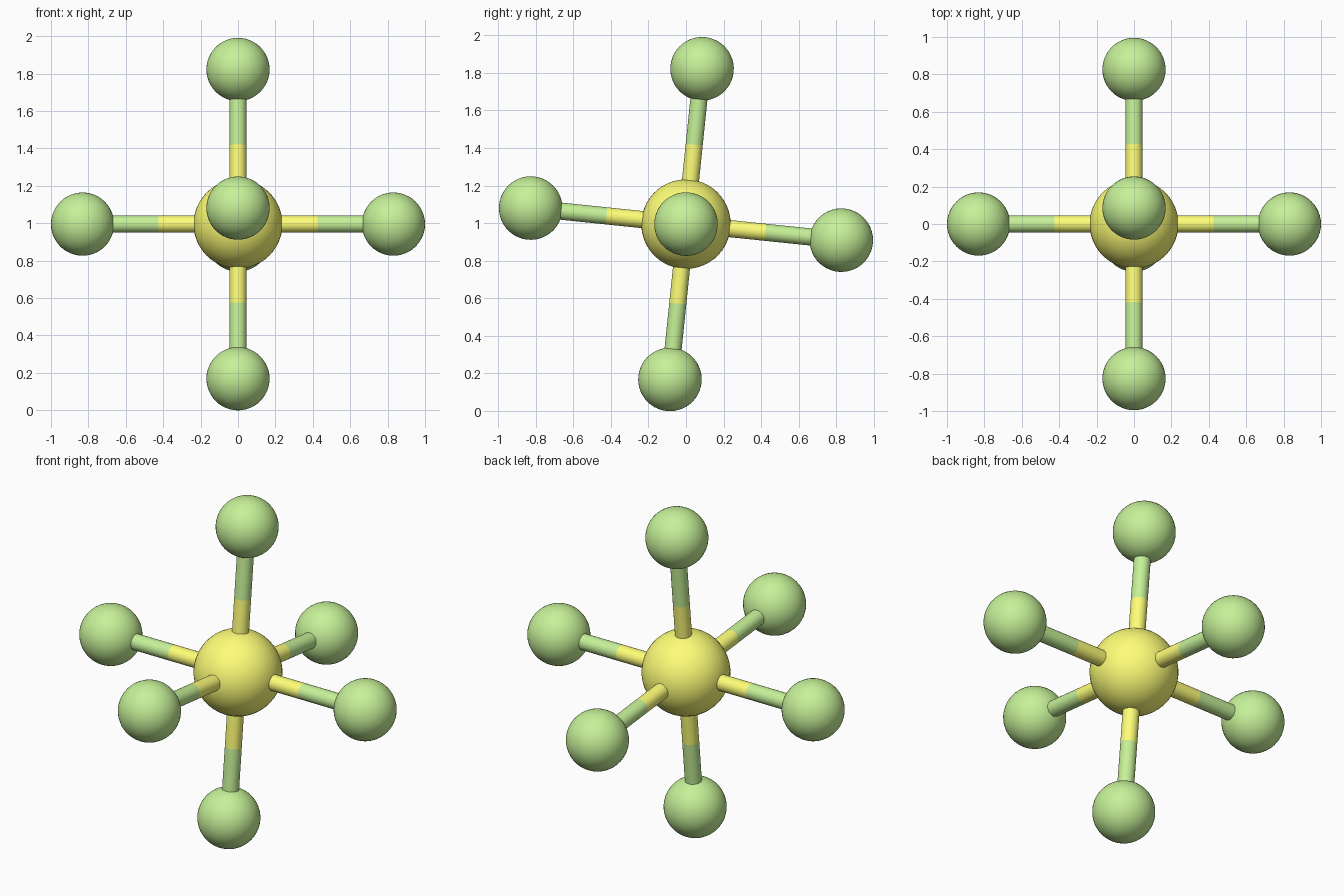
import bpy
from math import radians
from mathutils import Vector, Matrix

if "Cube" in bpy.data.objects:
    bpy.data.objects.remove(bpy.data.objects["Cube"])

CENTER = Vector((0, 0, 0.995))
TILT = Matrix.Rotation(radians(-5.9), 3, 'X')
REACH, SPLIT = 0.831, 0.425
CORE_R, OUTER_R, BOND_R = 0.238, 0.169, 0.0455


def material(name, color):
    m = bpy.data.materials.new(name)
    m.diffuse_color = (*color, 1)
    m.use_nodes = True
    m.node_tree.nodes["Principled BSDF"].inputs["Base Color"].default_value = m.diffuse_color
    return m


yellow = material("yellow", (1.0, 1.0, 0.19))
green = material("green", (0.565, 0.878, 0.314))


def finish(name, mat):
    ob = bpy.context.object
    ob.name = name
    ob.data.materials.append(mat)
    bpy.ops.object.shade_smooth_by_angle(angle=radians(40))


def ball(name, pos, r, mat):
    bpy.ops.mesh.primitive_uv_sphere_add(segments=48, ring_count=24, radius=r,
                                         location=pos, rotation=(radians(-5.9), 0, 0))
    finish(name, mat)


def rod(name, a, b, mat):
    d = b - a
    bpy.ops.mesh.primitive_cylinder_add(vertices=32, radius=BOND_R, depth=d.length,
                                        location=(a + b) / 2,
                                        rotation=d.to_track_quat('Z', 'Y').to_euler())
    finish(name, mat)


# central atom
ball("central_atom", CENTER, CORE_R, yellow)

# six outer atoms, each on a two-colour bond
directions = {"right": (1, 0, 0), "left": (-1, 0, 0), "back": (0, 1, 0),
              "front": (0, -1, 0), "top": (0, 0, 1), "bottom": (0, 0, -1)}
for side, axis in directions.items():
    d = TILT @ Vector(axis)
    mid, end = CENTER + d * SPLIT, CENTER + d * REACH
    rod(f"{side}_bond_inner", CENTER, mid, yellow)
    rod(f"{side}_bond_outer", mid, end, green)
    ball(f"{side}_atom", end, OUTER_R, green)
